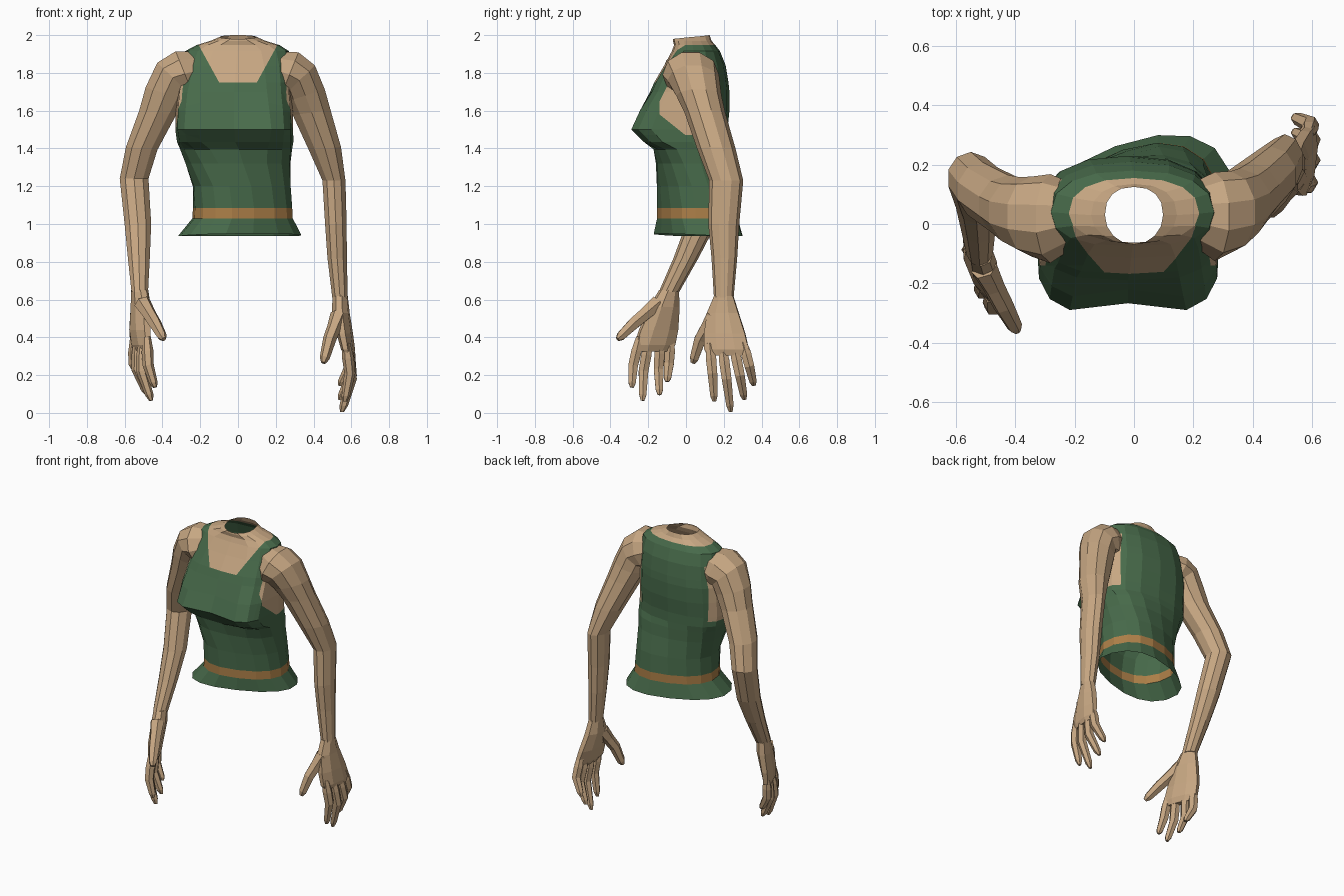
import bpy, bmesh, math
from mathutils import Vector as V


def material(name, rgb):
    m = bpy.data.materials.new(name)
    m.diffuse_color = (*rgb, 1)
    return m


SKIN = material("skin", (0.57, 0.385, 0.225))
GREEN = material("green_cloth", (0.064, 0.145, 0.069))
ORANGE = material("orange_trim", (0.42, 0.215, 0.065))


def ring(c, u, v, n=8):
    """Closed cross-section around c with half-axis vectors u and v."""
    c, u, v = V(c), V(u), V(v)
    return [c + u * math.cos(a) + v * math.sin(a)
            for a in (2 * math.pi * (i + 0.5) / n for i in range(n))]


def loft(rings, caps=True):
    bm = bmesh.new()
    rows = [[bm.verts.new(p) for p in r] for r in rings]
    n = len(rows[0])
    for a, b in zip(rows, rows[1:]):
        for i in range(n):
            j = (i + 1) % n
            bm.faces.new((a[i], a[j], b[j], b[i]))
    if caps:
        bm.faces.new(rows[0])
        bm.faces.new(rows[-1])
    bmesh.ops.recalc_face_normals(bm, faces=bm.faces)
    return bm


def finish(bm, name, mats=(SKIN,)):
    me = bpy.data.meshes.new(name)
    bm.to_mesh(me)
    bm.free()
    for m in mats:
        me.materials.append(m)
    ob = bpy.data.objects.new(name, me)
    bpy.context.collection.objects.link(ob)
    return ob


# Torso sections: z, centre x, centre y, half width, front, back, turn, front squareness
SECTIONS = [
    (0.937, 0.01, 0.06, 0.335, 0.205, 0.215, 20, 0.85),
    (1.03, 0.025, 0.055, 0.268, 0.193, 0.205, 18, 0.85),
    (1.085, 0.025, 0.055, 0.265, 0.193, 0.205, 18, 0.85),
    (1.20, 0.02, 0.05, 0.262, 0.193, 0.2, 15, 0.85),
    (1.32, 0.0, 0.04, 0.28, 0.195, 0.19, 8, 0.8),
    (1.395, -0.01, 0.04, 0.297, 0.212, 0.185, 4, 0.7),
    (1.435, -0.015, 0.03, 0.308, 0.265, 0.19, 0, 0.55),
    (1.50, -0.02, 0.02, 0.312, 0.322, 0.20, 0, 0.48),
    (1.60, -0.02, 0.02, 0.31, 0.275, 0.21, 0, 0.53),
    (1.70, -0.02, 0.03, 0.303, 0.22, 0.20, 0, 0.58),
    (1.75, -0.015, 0.03, 0.298, 0.198, 0.195, 0, 0.62),
    (1.84, -0.01, 0.035, 0.29, 0.15, 0.175, 0, 0.7),
    (1.915, -0.005, 0.04, 0.275, 0.115, 0.14, 0, 0.8),
    (1.947, 0.0, 0.035, 0.22, 0.098, 0.12, 0, 0.9),
    (1.97, 0.0, 0.03, 0.145, 0.099, 0.105, 0, 1.0),
    (1.99, 0.0, 0.03, 0.098, 0.099, 0.095, 0, 1.0),
]


def torso_ring(z, cx, cy, a, front, back, turn, p, n=16):
    pts, t = [], math.radians(turn)
    for i in range(n):
        c, s = math.cos(2 * math.pi * i / n), math.sin(2 * math.pi * i / n)
        q = 0.85 if s > 0.01 else p
        x = a * math.copysign(abs(c) ** q, c)
        y = (back if s > 0 else front) * math.copysign(abs(s) ** q, s)
        if i == n * 3 // 4 and 1.43 < z < 1.65:
            y += 0.035                      # dip between the bust halves
        # neck opening rises to the back, hem rises at the front
        lift = 0.01 * s if z > 1.98 else 0.012 * max(0, -s) if z < 1 else 0
        pts.append(V((cx + x * math.cos(t) - y * math.sin(t),
                      cy + x * math.sin(t) + y * math.cos(t), z + lift)))
    return pts


def paint(bm, planes, near, index):
    """Cut the faces near a convex region along its planes, then colour it."""
    for co, no in planes:
        faces = [f for f in bm.faces if near(f.calc_center_median())]
        geom = set(faces) | {e for f in faces for e in f.edges} | {v for f in faces for v in f.verts}
        bmesh.ops.bisect_plane(bm, geom=list(geom), plane_co=co, plane_no=no, dist=0.0005)
    for f in bm.faces:
        c = f.calc_center_median()
        if near(c) and all((c - V(co)).dot(V(no)) > 0 for co, no in planes):
            f.material_index = index


# Tank top and neck: one open shell
bm = loft([torso_ring(*s) for s in SECTIONS], caps=False)
for f in bm.faces:
    z = f.calc_center_median().z
    f.material_index = 1 if z > 1.95 else 2 if 1.03 < z < 1.085 else 0
# scooped neckline
paint(bm, [((0, 0, 1.75), (0, 0, 1)),
           ((0.10, 0, 1.75), (-1, 0, 0.55)),
           ((-0.10, 0, 1.75), (1, 0, 0.55))],
      lambda c: c.y < 0.0 and c.z > 1.70 and abs(c.x) < 0.26, 1)
# armholes
for s in (-1, 1):
    paint(bm, [((0, -0.14, 0), (0, 1, 0)),
               ((0, 0.15, 0), (0, -1, 0)),
               ((0, 0, 1.47), (0, 0, 1)),
               ((0, -0.14, 1.58), (0, 0.12, 0.15)),
               ((0, -0.14, 1.65), (0, 0.22, -0.11))],
          lambda c: c.x * s > 0.19 and 1.40 < c.z < 1.86, 1)
finish(bm, "tank_top_torso", (GREEN, SKIN, ORANGE))


# Arms: centre, half width, half depth, tilt of the section
ARMS = {
    "right": [
        (0.19, 0.035, 1.82, 0.10, 0.10, 75), (0.272, 0.025, 1.79, 0.135, 0.15, 68),
        (0.325, 0.04, 1.76, 0.12, 0.138, 44), (0.357, 0.068, 1.68, 0.113, 0.12, 18),
        (0.39, 0.10, 1.59, 0.106, 0.108, 8),
        (0.46, 0.16, 1.40, 0.09, 0.102, 5), (0.508, 0.213, 1.23, 0.064, 0.09, 0),
        (0.518, 0.20, 1.00, 0.06, 0.082, 0), (0.525, 0.203, 0.82, 0.054, 0.068, 0),
        (0.54, 0.20, 0.61, 0.043, 0.052, 0)],
    "left": [
        (-0.19, 0.03, 1.82, 0.10, 0.10, 75), (-0.282, 0.018, 1.795, 0.135, 0.15, 68),
        (-0.345, 0.025, 1.775, 0.12, 0.135, 44), (-0.385, 0.04, 1.69, 0.115, 0.118, 18),
        (-0.425, 0.06, 1.59, 0.103, 0.105, 8),
        (-0.51, 0.11, 1.40, 0.088, 0.098, 5), (-0.55, 0.155, 1.24, 0.08, 0.088, 0),
        (-0.53, 0.08, 1.00, 0.074, 0.08, 0), (-0.525, 0.0, 0.82, 0.061, 0.066, 0),
        (-0.52, -0.09, 0.64, 0.046, 0.054, 0)],
}
# Palms: centre, half width, half thickness
PALMS = {
    "right": [(0.54, 0.20, 0.62, 0.054, 0.042), (0.545, 0.195, 0.53, 0.09, 0.046),
              (0.565, 0.205, 0.42, 0.118, 0.042), (0.583, 0.215, 0.335, 0.128, 0.034),
              (0.588, 0.218, 0.305, 0.115, 0.02)],
    "left": [(-0.52, -0.09, 0.65, 0.054, 0.044), (-0.515, -0.115, 0.56, 0.088, 0.048),
             (-0.52, -0.145, 0.44, 0.115, 0.044), (-0.515, -0.165, 0.36, 0.122, 0.035),
             (-0.512, -0.172, 0.325, 0.108, 0.02)],
}
WIDE = {"right": V((0.12, 0.99, 0)), "left": V((-0.38, 0.92, 0))}
# Digits: base, middle and tip of each
DIGITS = {
    "right": {
        "thumb": [(0.535, 0.15, 0.52), (0.485, 0.075, 0.39), (0.452, 0.036, 0.265)],
        "index": [(0.573, 0.125, 0.37), (0.592, 0.14, 0.21), (0.565, 0.15, 0.06)],
        "middle": [(0.578, 0.19, 0.37), (0.60, 0.215, 0.18), (0.55, 0.237, 0.005)],
        "ring_finger": [(0.583, 0.25, 0.37), (0.60, 0.285, 0.20), (0.54, 0.31, 0.07)],
        "little": [(0.586, 0.30, 0.38), (0.595, 0.335, 0.25), (0.54, 0.36, 0.145)]},
    "left": {
        "thumb": [(-0.505, -0.15, 0.58), (-0.44, -0.275, 0.475), (-0.393, -0.362, 0.39)],
        "index": [(-0.483, -0.245, 0.40), (-0.475, -0.28, 0.25), (-0.44, -0.287, 0.135)],
        "middle": [(-0.505, -0.195, 0.39), (-0.51, -0.225, 0.22), (-0.46, -0.23, 0.065)],
        "ring_finger": [(-0.53, -0.135, 0.39), (-0.535, -0.145, 0.23), (-0.48, -0.14, 0.095)],
        "little": [(-0.552, -0.082, 0.39), (-0.55, -0.09, 0.26), (-0.50, -0.10, 0.165)]},
}


def digit(name, base, mid, tip, r, root):
    """Tapered finger with sections square to its path."""
    b, m, t = V(base), V(mid), V(tip)
    d = (t - b).normalized()
    u = d.cross(V((1, 0, 0))).normalized()
    v = d.cross(u)
    steps = [(b, root), (b.lerp(m, 0.5), 1.02), (m, 0.95), (t.lerp(m, 0.2), 0.72), (t, 0.35)]
    finish(loft([ring(p, u * r * k, v * r * k, 6) for p, k in steps]), name)


for side, s in (("right", 1), ("left", -1)):
    rings = []
    for x, y, z, w, d, tilt in ARMS[side]:
        t = math.radians(tilt)
        rings.append(ring((x, y, z), (s * w * math.cos(t), 0, w * math.sin(t)), (0, d, 0), 10))
    finish(loft(rings), side + "_arm")

    wide = WIDE[side]
    thick = wide.cross(V((0, 0, 1)))
    finish(loft([ring((x, y, z), wide * w, thick * h) for x, y, z, w, h in PALMS[side]]),
           side + "_palm")
    for name, path in DIGITS[side].items():
        thumb = name == "thumb"
        digit(f"{side}_{name}", *path, 0.037 if thumb else 0.031, 1.25 if thumb else 0.7)
